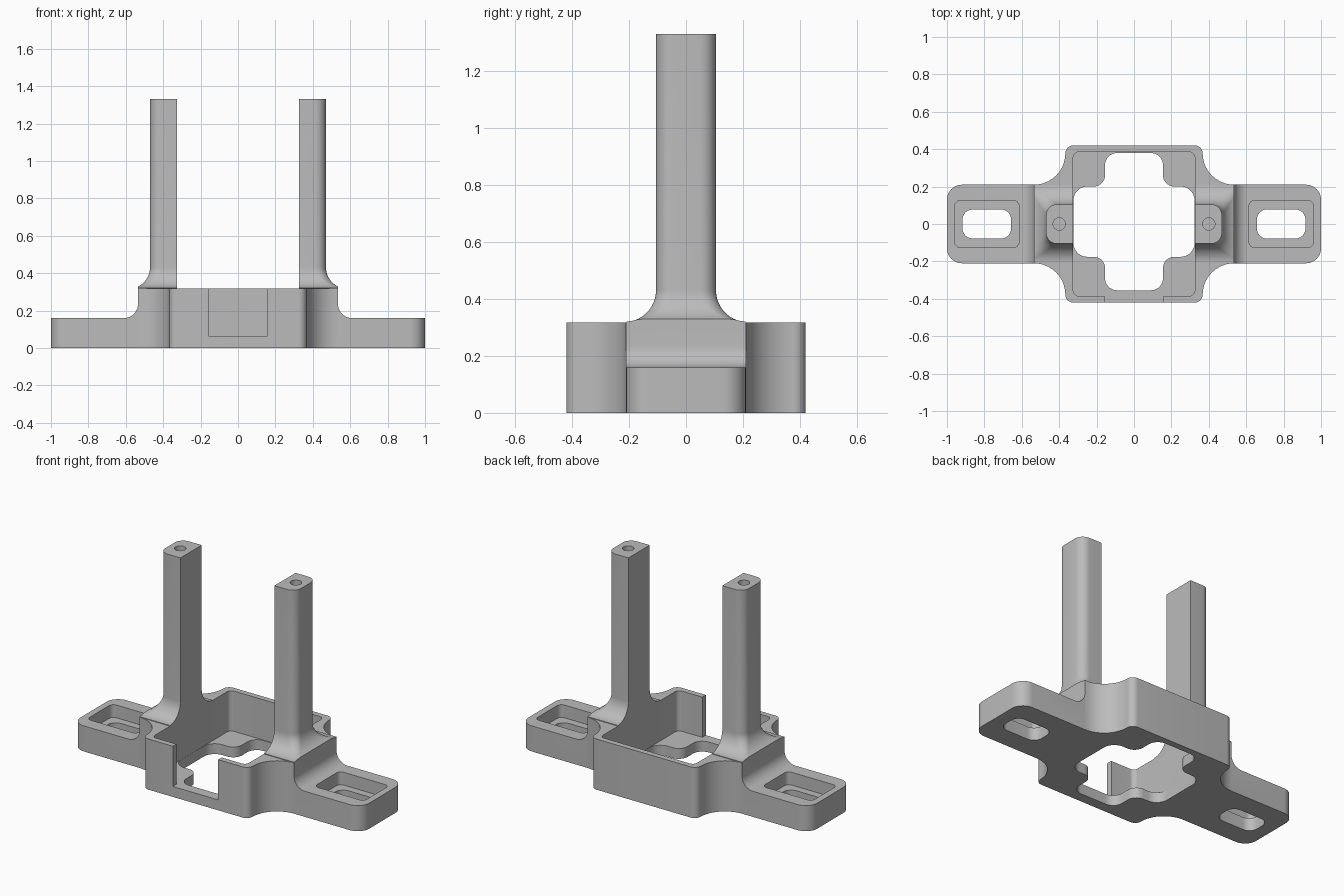
import bpy
import bmesh
from math import sin, cos, pi
from mathutils import Vector, Matrix

if "Cube" in bpy.data.objects:
    bpy.data.objects.remove(bpy.data.objects["Cube"])

HEIGHT, FLANGE, FLOOR, POST_TOP = 0.317, 0.16, 0.065, 1.33

grey = bpy.data.materials.new("plain grey")
grey.use_nodes = True
grey.diffuse_color = (0.5, 0.5, 0.5, 1)
grey.node_tree.nodes["Principled BSDF"].inputs["Base Color"].default_value = (0.5, 0.5, 0.5, 1)


def rounded(corners, steps=10):
    """Outline through (x, y, radius) right-angle corners."""
    out = []
    for i, (x, y, r) in enumerate(corners):
        p = Vector((x, y))
        if r == 0:
            out.append(p)
            continue
        a = (Vector(corners[i - 1][:2]) - p).normalized() * r
        b = (Vector(corners[(i + 1) % len(corners)][:2]) - p).normalized() * r
        for k in range(steps + 1):
            t = k / steps * pi / 2
            out.append(p + a * (1 - sin(t)) + b * (1 - cos(t)))
    return out


def four_way(quarter):
    """Mirror a quarter outline over both axes."""
    right = [(x, -y, r) for x, y, r in reversed(quarter)] + quarter
    return right + [(-x, y, r) for x, y, r in reversed(right)]


def loft(name, rings):
    """Closed solid through a list of equal-length 3D rings."""
    bm = bmesh.new()
    loops = [[bm.verts.new(p) for p in ring] for ring in rings]
    n = len(loops[0])
    for low, high in zip(loops, loops[1:]):
        for i in range(n):
            j = (i + 1) % n
            bm.faces.new((low[i], low[j], high[j], high[i]))
    bm.faces.new(loops[0][::-1])
    bm.faces.new(loops[-1])
    bmesh.ops.recalc_face_normals(bm, faces=bm.faces)
    mesh = bpy.data.meshes.new(name)
    bm.to_mesh(mesh)
    bm.free()
    mesh.materials.append(grey)
    obj = bpy.data.objects.new(name, mesh)
    bpy.context.collection.objects.link(obj)
    return obj


def prism(name, outline, z0, z1, shift=(0, 0)):
    return loft(name, [[(p[0] + shift[0], p[1] + shift[1], z) for p in outline] for z in (z0, z1)])


def box_outline(hx, hy, r):
    return rounded(four_way([(hx, hy, r)]))


def combine(body, tool, operation):
    """Apply a boolean and discard the tool."""
    tool.hide_render = True
    mod = body.modifiers.new("boolean", "BOOLEAN")
    mod.operation, mod.solver, mod.object = operation, "EXACT", tool
    bpy.context.view_layer.objects.active = body
    bpy.ops.object.modifier_apply(modifier=mod.name)
    bpy.data.objects.remove(tool)


# Base: flanged housing outline with concave side blends
base = four_way([(1, 0.21, 0.08), (0.367, 0.21, 0.168), (0.367, 0.42, 0.042)])
bracket = prism("mounting_bracket", rounded(base), 0, HEIGHT)

# Posts with a flared foot
FLARE = 0.104


def post_ring(side, d, z):
    x, y, r = 0.47 + d, 0.105 + d, 0.055 * (1 - d / FLARE) + 0.002
    pts = rounded([(0.28, -y, 0), (x, -y, r), (x, y, r), (0.28, y, 0)], 8)
    return [(side * p.x, p.y, z) for p in pts]


for side in (-1, 1):
    rings = [post_ring(side, FLARE, HEIGHT - 0.03)]
    for k in range(13):
        t = k / 12 * pi / 2
        rings.append(post_ring(side, FLARE * (1 - sin(t)), HEIGHT + 0.004 + 0.112 * (1 - cos(t))))
    rings.append(post_ring(side, 0, POST_TOP))
    combine(bracket, loft("post", rings), "UNION")

# Step down to each flange, with a fillet at its foot
for side in (-1, 1):
    profile = rounded([(0.535, 1, 0), (0.535, FLANGE, 0.075), (1.2, FLANGE, 0), (1.2, 1, 0)])
    step = loft("step_cutter", [[(side * p.x, y, p.y) for p in profile] for y in (-0.5, 0.5)])
    combine(bracket, step, "DIFFERENCE")

# Central cavity, floor opening and front slot
combine(bracket, prism("cavity_cutter", box_outline(0.325, 0.385, 0.03), FLOOR, 2), "DIFFERENCE")
opening = rounded(four_way([(0.324, 0.188, 0.075), (0.155, 0.188, 0.06), (0.155, 0.367, 0.065)]))
combine(bracket, prism("floor_cutter", opening, -0.1, 0.1, (0, 0.0125)), "DIFFERENCE")
slot = [(-0.157, -0.5), (0.157, -0.5), (0.157, -0.37), (-0.157, -0.37)]
combine(bracket, prism("slot_cutter", slot, FLOOR, 0.5), "DIFFERENCE")

# Flange pockets, screw slots and post holes
for side in (-1, 1):
    centre = (side * 0.787, 0)
    combine(bracket, prism("pocket_cutter", box_outline(0.172, 0.125, 0.03), 0.08, 0.3, centre), "DIFFERENCE")
    combine(bracket, prism("screw_slot_cutter", box_outline(0.13, 0.078, 0.055), -0.1, 0.2, centre), "DIFFERENCE")
    circle = [(0.033 * cos(k * pi / 16), 0.033 * sin(k * pi / 16)) for k in range(32)]
    combine(bracket, prism("post_hole_cutter", circle, 1.0, 1.5, (side * 0.4, 0)), "DIFFERENCE")

# Smooth the blends, keep the machined edges crisp
bpy.ops.object.select_all(action="DESELECT")
bracket.select_set(True)
bpy.context.view_layer.objects.active = bracket
bpy.ops.object.shade_smooth_by_angle()
